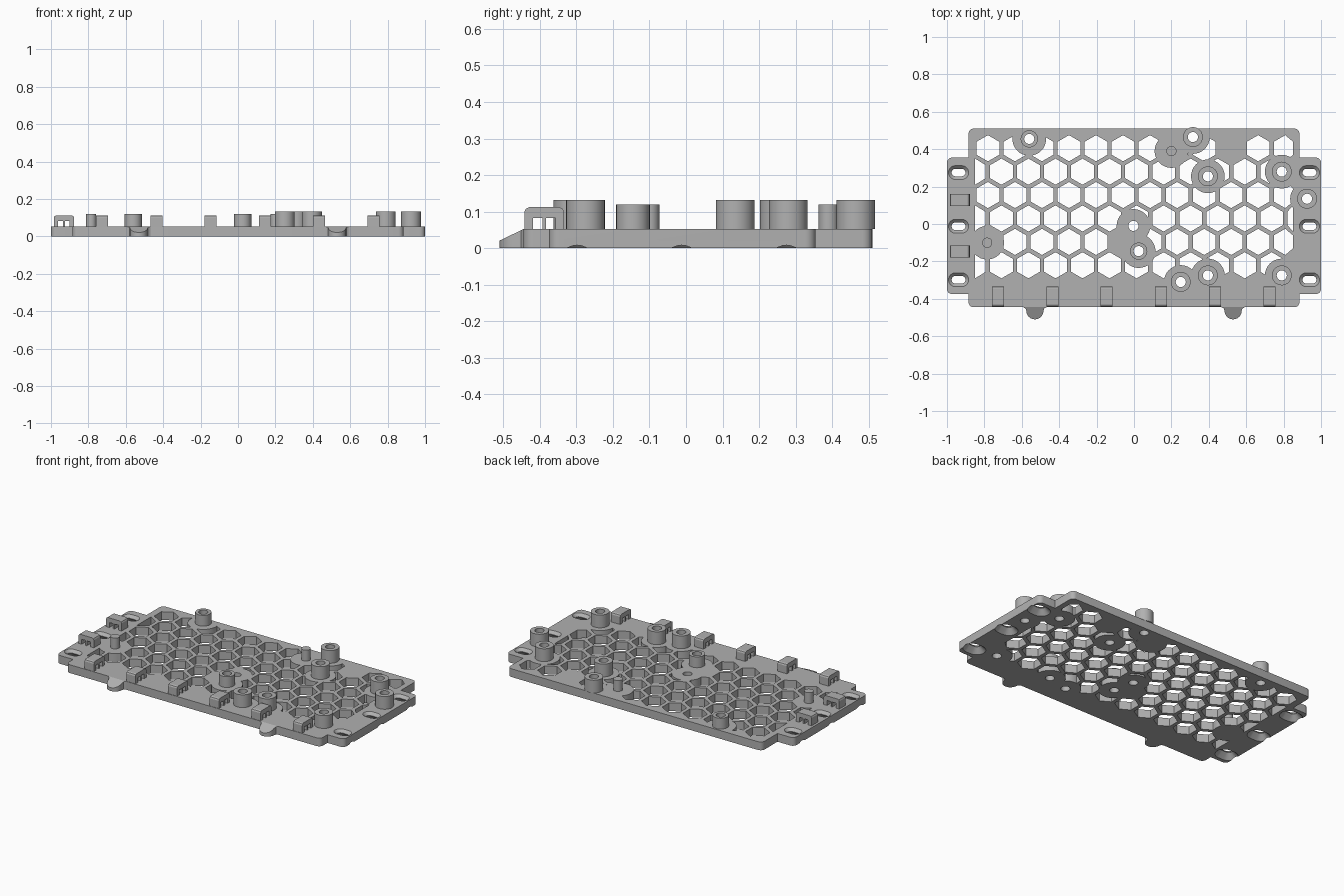
import bpy, bmesh, math

if "Cube" in bpy.data.objects:
    bpy.data.objects.remove(bpy.data.objects["Cube"])

TOP = 0.052          # plate thickness
PITCH = 0.1445       # honeycomb spacing

grey = bpy.data.materials.new("plastic_grey")
grey.use_nodes = True
grey.diffuse_color = (0.44, 0.44, 0.44, 1)
grey.node_tree.nodes["Principled BSDF"].inputs["Base Color"].default_value = (0.44, 0.44, 0.44, 1)


def loft(bm, rings, closed=False):
    """Skin a stack of equal point rings; cap the ends or close into a tube."""
    loops = [[bm.verts.new(p) for p in ring] for ring in rings]
    pairs = list(zip(loops, loops[1:]))
    if closed:
        pairs.append((loops[-1], loops[0]))
    else:
        bm.faces.new(loops[0][::-1])
        bm.faces.new(loops[-1])
    for a, b in pairs:
        for i in range(len(a)):
            j = (i + 1) % len(a)
            bm.faces.new((a[i], a[j], b[j], b[i]))


def prism(bm, pts, z0, z1):
    loft(bm, [[(x, y, z) for x, y in pts] for z in (z0, z1)])


def circle(x, y, r, n=32, turn=0.0):
    return [(x + r * math.cos(turn + 2 * math.pi * i / n),
             y + r * math.sin(turn + 2 * math.pi * i / n)) for i in range(n)]


def box(bm, x0, x1, y0, y1, z0, z1):
    prism(bm, [(x0, y0), (x1, y0), (x1, y1), (x0, y1)], z0, z1)


def make(name, bm, smooth=False):
    bmesh.ops.recalc_face_normals(bm, faces=bm.faces)
    mesh = bpy.data.meshes.new(name)
    bm.to_mesh(mesh)
    bm.free()
    ob = bpy.data.objects.new(name, mesh)
    bpy.context.collection.objects.link(ob)
    mesh.materials.append(grey)
    if smooth:
        shade(ob)
    return ob


def activate(ob):
    bpy.ops.object.select_all(action='DESELECT')
    ob.select_set(True)
    bpy.context.view_layer.objects.active = ob


def shade(ob):
    activate(ob)
    bpy.ops.object.shade_smooth_by_angle(angle=math.radians(30))


def cut(target, cutter):
    cutter.hide_render = True
    activate(target)
    mod = target.modifiers.new("cut", 'BOOLEAN')
    mod.operation, mod.solver, mod.object = 'DIFFERENCE', 'EXACT', cutter
    mod.use_self = True
    bpy.ops.object.modifier_apply(modifier=mod.name)
    bpy.data.objects.remove(cutter)


# Standoffs: large, medium and solid pins
large = [(0.315, 0.465), (0.395, 0.255), (0.79, 0.28), (0.925, 0.135),
         (0.395, -0.275), (0.25, -0.31), (0.79, -0.275)]
medium = [(-0.56, 0.455), (0.025, -0.145)]
pins = [(0.2, 0.39), (-0.785, -0.1)]
centre = (-0.003, -0.01)

# Plate outline with rounded outer corners
R = 0.028
quarter = [(1, -0.375, 1), (1, 0.355, 1), (0.885, 0.355, 0), (0.885, 0.51, 1)]
right = [(0.885, -0.445, 1), (0.885, -0.375, 0)] + quarter
corners = right + [(-x, y, k) for x, y, k in reversed(right)]
outline = []
for x, y, rounded in corners:
    if not rounded:
        outline.append((x, y))
        continue
    sx, sy = math.copysign(1, x), math.copysign(1, y)
    start = {(1, -1): -90, (1, 1): 0, (-1, 1): 90, (-1, -1): 180}[(sx, sy)]
    for i in range(7):
        a = math.radians(start + 15 * i)
        outline.append((x - sx * R + R * math.cos(a), y - sy * R + R * math.sin(a)))
bm = bmesh.new()
prism(bm, outline, 0, TOP)
plate = make("base_plate", bm)

# Honeycomb cutter, clipped at the border
skipped = {(0, 9), (4, 5)}
bm = bmesh.new()
for row in range(6):
    odd = row % 2
    for k in range(-odd, 12):
        if (row, k) in skipped or (odd and k == 11 and row != 3):
            continue
        cx = -0.781 + PITCH * (k + odd / 2)
        cy = 0.405 - row * PITCH * 0.866
        pts = circle(cx, cy, 0.07, 6, math.pi / 6)
        prism(bm, [(max(-0.85, min(0.85, x)), y) for x, y in pts], -0.02, TOP + 0.02)
honeycomb = make("honeycomb_cutter", bm)

# Solid lands left around every standoff
bm = bmesh.new()
for x, y in large + medium + pins + [centre]:
    prism(bm, circle(x, y, 0.09), -0.05, TOP + 0.05)
cut(honeycomb, make("land_cutter", bm))
cut(plate, honeycomb)

# Through holes
bm = bmesh.new()
for x, y in large + medium + [centre]:
    prism(bm, circle(x, y, 0.027), -0.02, TOP + 0.02)
cut(plate, make("hole_cutter", bm))


# Countersunk mounting slots in the side wings
def stadium(x, y, r, z):
    pts = []
    for i in range(26):
        a = math.pi * (i if i < 13 else i - 1) / 12 - math.pi / 2
        pts.append((x + (0.017 if i < 13 else -0.017) + r * math.cos(a), y + r * math.sin(a), z))
    return pts


bm = bmesh.new()
for x in (-0.938, 0.938):
    for y in (0.275, -0.012, -0.298):
        loft(bm, [stadium(x, y, r, z) for z, r in
                  ((-0.01, 0.063), (0.033, 0.02), (0.035, 0.02), (0.062, 0.047))])
cut(plate, make("slot_cutter", bm))
shade(plate)

# Hollow standoffs
for name, spots, r, top in (("large_standoff", large, 0.053, 0.132),
                            ("medium_standoff", medium, 0.046, 0.12)):
    for x, y in spots:
        bm = bmesh.new()
        loft(bm, [[(px, py, z) for px, py in circle(x, y, rad)] for rad, z in
                  ((r, TOP), (r, top), (0.027, top), (0.027, TOP))], closed=True)
        make(name, bm, True)

# Solid locating pins
for x, y in pins:
    bm = bmesh.new()
    prism(bm, circle(x, y, 0.027), TOP - 0.01, 0.12)
    make("locating_pin", bm, True)


# Cable tie bridges: a rounded beam on two walls and a thin middle rib
def bridge(name, x, y, turned):
    half, wide, top, under = 0.054, 0.032, 0.112, 0.083
    profile = [(-half, TOP), (-half, top - 0.012), (-half + 0.004, top - 0.004),
               (-half + 0.012, top)]
    profile += [(-u, z) for u, z in reversed(profile)]
    for u0, u1 in ((0.005, 0.031), (-0.031, -0.005)):
        profile += [(u1, TOP), (u1, under), (u0, under), (u0, TOP)]
    bm = bmesh.new()
    loft(bm, [[(x + u, y + v, z) if turned else (x + v, y + u, z) for u, z in profile]
              for v in (-wide, wide)])
    make(name, bm)


for i in range(6):
    bridge("front_tie_bridge", -0.726 + 0.29 * i, -0.388, False)
for y in (0.128, -0.148):
    bridge("side_tie_bridge", -0.931, y, True)

# Sloping front tabs
for x in (-0.53, 0.53):
    pts = [(x + 0.062, -0.445), (x - 0.062, -0.445), (x - 0.05, -0.452)]
    pts += [(x + 0.046 * math.cos(a), -0.464 + 0.046 * math.sin(a))
            for a in (math.pi * (1 + i / 12) for i in range(13))]
    pts.append((x + 0.05, -0.452))
    bm = bmesh.new()
    loft(bm, [[(px, py, 0) for px, py in pts],
              [(px, py, TOP + 0.48 * (py + 0.445)) for px, py in pts]])
    make("front_tab", bm, True)
